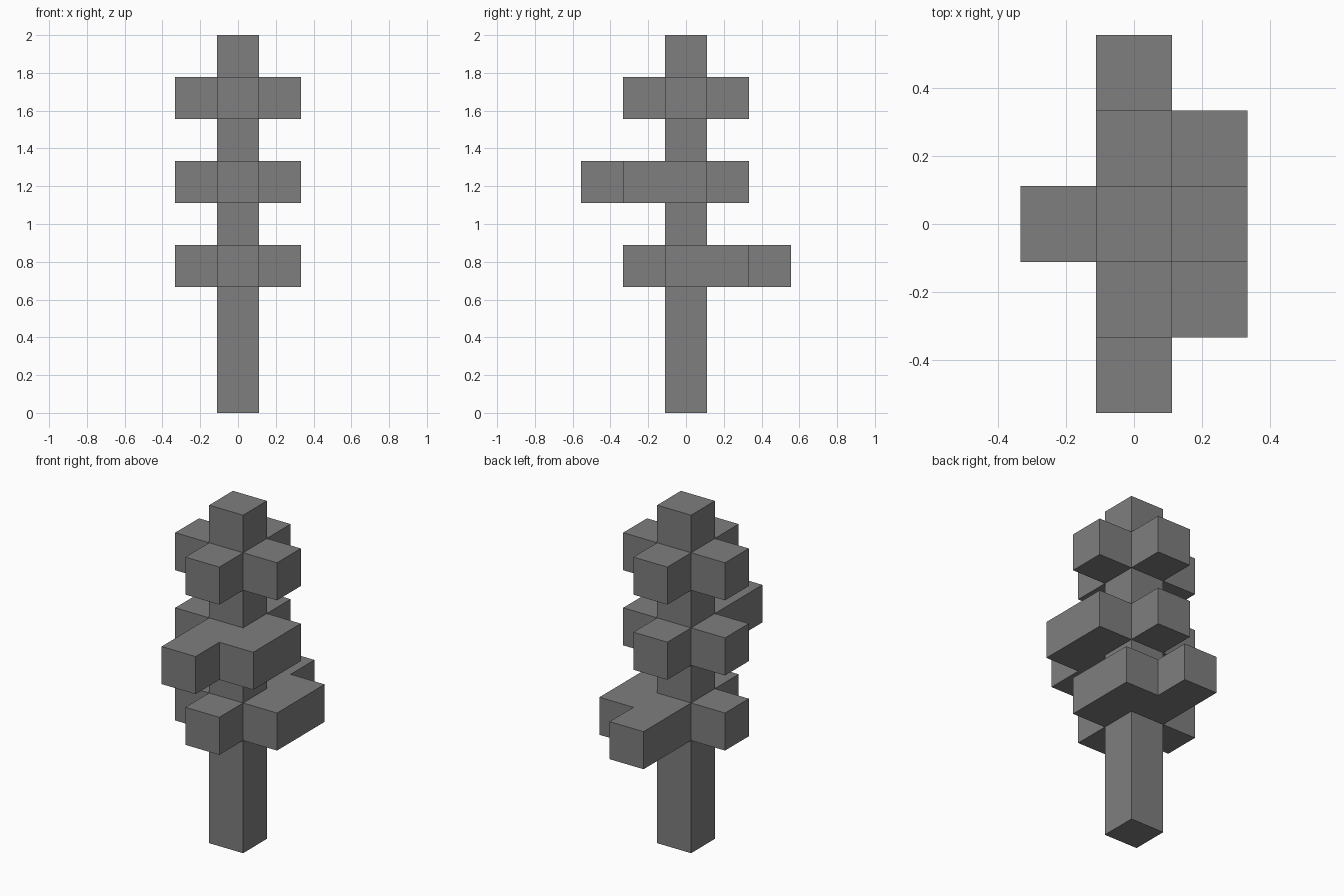
import bpy
import bmesh

cube = bpy.data.objects.get("Cube")
if cube:
    bpy.data.objects.remove(cube, do_unlink=True)

U = 2 / 9  # edge of one block

grey = bpy.data.materials.new("mid_grey")
grey.use_nodes = True
grey.diffuse_color = (0.21, 0.21, 0.21, 1)
grey.node_tree.nodes["Principled BSDF"].inputs["Base Color"].default_value = (0.21, 0.21, 0.21, 1)


def prism(name, outline, bottom, height, flip=1):
    """Extrude an outline, given in blocks, upwards; flip=-1 mirrors it front to back."""
    bm = bmesh.new()
    face = bm.faces.new([bm.verts.new((x * U, y * flip * U, bottom * U)) for x, y in outline])
    ext = bmesh.ops.extrude_face_region(bm, geom=[face], use_keep_orig=True)
    top = [v for v in ext["geom"] if isinstance(v, bmesh.types.BMVert)]
    bmesh.ops.translate(bm, verts=top, vec=(0, 0, height * U))
    bmesh.ops.recalc_face_normals(bm, faces=bm.faces)
    mesh = bpy.data.meshes.new(name)
    bm.to_mesh(mesh)
    bm.free()
    mesh.materials.append(grey)
    obj = bpy.data.objects.new(name, mesh)
    bpy.context.collection.objects.link(obj)
    return obj


a, b, c = 0.5, 1.5, 2.5
square = [(-a, -a), (a, -a), (a, a), (-a, a)]
left_arm = [(-a, a), (-b, a), (-b, -a), (-a, -a)]
front_arm = [(-a, -b), (a, -b), (a, -a), (b, -a)]
cross = front_arm + [(b, a), (a, a), (a, b), (-a, b)] + left_arm
# Cross with one filled corner and one longer arm
branched = front_arm + [(b, b), (a, b), (a, c), (-a, c)] + left_arm

# Trunk and the three tiers of branches
prism("trunk", square, 0, 9)
prism("lower_branches", branched, 3, 1)
prism("middle_branches", branched, 5, 1, flip=-1)
prism("upper_branches", cross, 7, 1)
